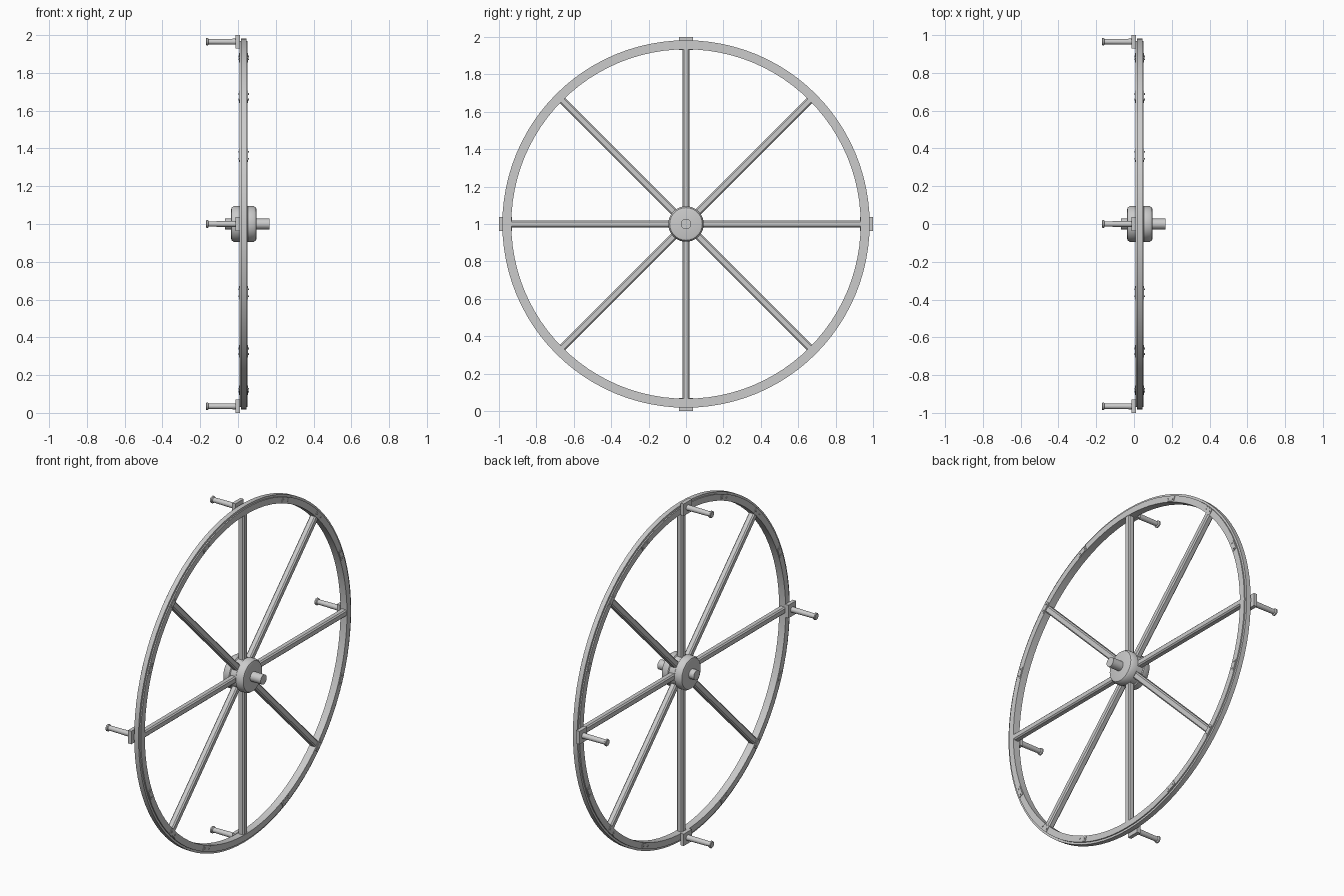
import bpy, bmesh
from math import sin, cos, pi, radians
from mathutils import Matrix

if "Cube" in bpy.data.objects:
    bpy.data.objects.remove(bpy.data.objects["Cube"])

CX = 0.03                                   # middle plane of the wheel
HUB = Matrix.Translation((0, 0, 1))         # wheel centre


def turn(deg):
    return HUB @ Matrix.Rotation(radians(deg), 4, 'X')


def finish(bm, name, matrix, smooth=False):
    bmesh.ops.transform(bm, matrix=matrix, verts=bm.verts)
    bmesh.ops.recalc_face_normals(bm, faces=bm.faces)
    me = bpy.data.meshes.new(name)
    bm.to_mesh(me)
    bm.free()
    ob = bpy.data.objects.new(name, me)
    bpy.context.collection.objects.link(ob)
    if smooth:
        bpy.ops.object.select_all(action='DESELECT')
        ob.select_set(True)
        bpy.context.view_layer.objects.active = ob
        bpy.ops.object.shade_smooth_by_angle(angle=radians(35))
    return ob


def lathe(name, profile, segs, matrix, ring=False):
    """Revolve (x, radius) points around the x axis."""
    bm = bmesh.new()
    loops = [[bm.verts.new((x, r * sin(2 * pi * i / segs), r * cos(2 * pi * i / segs)))
              for i in range(segs)] for x, r in profile]
    pairs = list(zip(loops, loops[1:]))
    if ring:
        pairs.append((loops[-1], loops[0]))
    for a, b in pairs:
        for i in range(segs):
            j = (i + 1) % segs
            bm.faces.new((a[i], a[j], b[j], b[i]))
    if not ring:
        bm.faces.new(loops[0])
        bm.faces.new(loops[-1])
    return finish(bm, name, matrix, True)


def box(name, x, y, z, matrix, bevel=0):
    """Box from (min, max) ranges, with an optional chamfer on its long edges."""
    bm = bmesh.new()
    bmesh.ops.create_cube(bm, size=1)
    for v in bm.verts:
        v.co = [r[0] if c < 0 else r[1] for c, r in zip(v.co, (x, y, z))]
    if bevel:
        edges = [e for e in bm.edges if abs(e.verts[0].co.z - e.verts[1].co.z) > 0.01]
        bmesh.ops.bevel(bm, geom=edges, offset=bevel, segments=1, affect='EDGES')
    return finish(bm, name, matrix)


# wooden rim with a narrower tyre around it
lathe("rim", [(0.009, 0.934), (0.051, 0.934), (0.051, 0.97), (0.009, 0.97)], 96, HUB, True)
lathe("tyre", [(0.016, 0.966), (0.044, 0.966), (0.044, 0.982), (0.016, 0.982)], 96, HUB, True)

# hub: two rounded flanges around a core, with the axle through it
lathe("hub", [(-0.037, 0.076), (-0.034, 0.087), (-0.022, 0.095), (0.008, 0.095),
              (0.012, 0.09), (0.048, 0.09), (0.052, 0.095), (0.083, 0.095),
              (0.095, 0.087), (0.098, 0.076)], 40, HUB)
lathe("axle", [(-0.07, 0.028), (0.166, 0.028)], 24, HUB)

# eight chamfered spokes
for k in range(8):
    box("spoke", (CX - 0.019, CX + 0.019), (-0.019, 0.019), (0.06, 0.945),
        turn(45 * k), 0.007)

# joint plates on both faces of the rim, with bolts
for k in range(16):
    if k % 4 == 0:
        continue
    m = turn(22.5 * k)
    box("rim_joint", (0.006, 0.054), (-0.032, 0.032), (0.938, 0.966), m)
    for y in (-0.02, 0.02):
        lathe("joint_bolt", [(0.003, 0.005), (0.057, 0.005)], 8,
              m @ Matrix.Translation((0, y, 0.952)))

# four handles with their mounting plates
for k in range(4):
    m = turn(90 * k)
    box("handle_plate", (-0.012, 0.01), (-0.038, 0.038), (0.93, 1.0), m)
    lathe("handle", [(-0.17, 0.016), (-0.167, 0.02), (-0.159, 0.02), (-0.155, 0.014),
                     (-0.01, 0.016)], 16, m @ Matrix.Translation((0, 0, 0.965)))
